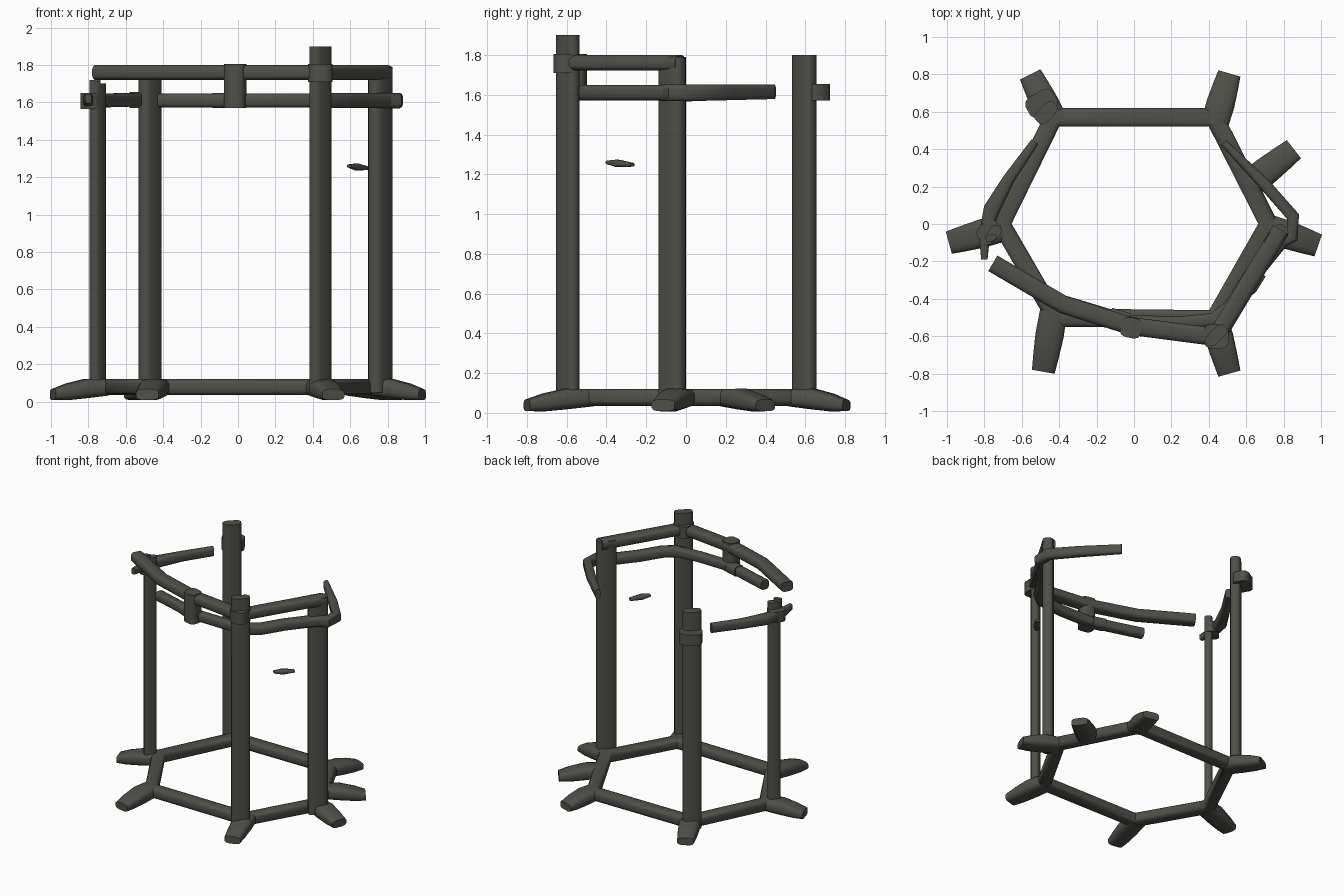
import bpy, bmesh, math
from mathutils import Vector, Matrix

cube = bpy.data.objects.get("Cube")
if cube:
    bpy.data.objects.remove(cube, do_unlink=True)

mat = bpy.data.materials.new("dark weathered grey")
mat.use_nodes = True
COLOUR = (0.078, 0.078, 0.067, 1)
mat.diffuse_color = COLOUR
mat.node_tree.nodes["Principled BSDF"].inputs["Base Color"].default_value = COLOUR


def finish(bm, name):
    bmesh.ops.recalc_face_normals(bm, faces=bm.faces)
    mesh = bpy.data.meshes.new(name)
    bm.to_mesh(mesh)
    bm.free()
    mesh.materials.append(mat)
    ob = bpy.data.objects.new(name, mesh)
    bpy.context.collection.objects.link(ob)
    bpy.ops.object.select_all(action='DESELECT')
    bpy.context.view_layer.objects.active = ob
    ob.select_set(True)
    bpy.ops.object.shade_smooth_by_angle(angle=math.radians(50))


def section(w, h, n=12):
    """Rounded rectangle outline."""
    pts = []
    for i in range(n):
        a = 2 * math.pi * (i + 0.5) / n
        c, s = math.cos(a), math.sin(a)
        pts.append((math.copysign(abs(c) ** 0.6, c) * w / 2,
                    math.copysign(abs(s) ** 0.6, s) * h / 2))
    return pts


def sweep(name, path, closed=False):
    """Mitred beam along points (x, y, z, width, height)."""
    bm = bmesh.new()
    rings, n = [], len(path)
    for i, (x, y, z, w, h) in enumerate(path):
        p = Vector((x, y))
        before = Vector(path[i - 1][:2]) if closed or i else None
        after = Vector(path[(i + 1) % n][:2]) if closed or i < n - 1 else None
        d0 = (p - before).normalized() if before else (after - p).normalized()
        d1 = (after - p).normalized() if after else d0
        t = (d0 + d1).normalized()
        mitre = 1 / max(t.dot(d1), 0.5)
        side = Vector((t.y, -t.x)) * mitre
        rings.append([bm.verts.new((x + side.x * u, y + side.y * u, z + v))
                      for u, v in section(w, h)])
    k = len(rings[0])
    for i in range(n if closed else n - 1):
        a, b = rings[i], rings[(i + 1) % n]
        for j in range(k):
            bm.faces.new((a[j], a[(j + 1) % k], b[(j + 1) % k], b[j]))
    if not closed:
        bm.faces.new(rings[0])
        bm.faces.new(rings[-1])
    finish(bm, name)


def post(name, x, y, z0, z1, w, d, turn=0):
    """Upright rounded post."""
    bm = bmesh.new()
    spin = Matrix.Rotation(math.radians(turn), 3, 'Z')
    rings = []
    for z in (z0, z1):
        rings.append([bm.verts.new(spin @ Vector((u, v, 0)) + Vector((x, y, z)))
                      for u, v in section(w, d)])
    k = len(rings[0])
    for j in range(k):
        bm.faces.new((rings[0][j], rings[0][(j + 1) % k], rings[1][(j + 1) % k], rings[1][j]))
    for r in rings:
        bm.faces.new(r)
    finish(bm, name)


def rail(name, points, z, w, h):
    sweep(name, [(x, y, z, w, h) for x, y in points])


# Six-sided base frame
corners = [(-0.43, 0.57), (0.43, 0.57), (0.72, 0.0), (0.43, -0.51), (-0.42, -0.50), (-0.71, 0.0)]
sweep("base_frame", [(x, y, 0.078, 0.1, 0.088) for x, y in corners], closed=True)

# Splayed feet: root on the frame, tip on the ground
feet = {
    "back_right_foot": ((-0.42, 0.53), (-0.555, 0.80)),
    "back_left_foot": ((0.43, 0.53), (0.51, 0.805)),
    "side_left_foot": ((0.60, 0.20), (0.855, 0.40)),
    "left_foot": ((0.71, -0.02), (0.985, -0.115)),
    "front_left_foot": ((0.42, -0.48), (0.51, -0.80)),
    "front_right_foot": ((-0.43, -0.47), (-0.485, -0.79)),
    "right_foot": ((-0.70, -0.02), (-0.99, -0.10)),
}
for name, (root, tip) in feet.items():
    a, b = Vector(root), Vector(tip)
    prof = [(0, 0.077, 0.15, 0.09), (0.4, 0.07, 0.155, 0.105),
            (0.75, 0.052, 0.14, 0.09), (1, 0.038, 0.125, 0.06)]
    sweep(name, [(*a.lerp(b, t), z, w, h) for t, z, w, h in prof])

# Flat upright posts, broad side set diagonally
post("front_left_post", 0.44, -0.595, 0.05, 1.9, 0.137, 0.068, 45)
post("left_post", 0.76, -0.07, 0.05, 1.79, 0.15, 0.085, 50)
post("back_right_post", -0.47, 0.595, 0.05, 1.8, 0.137, 0.08, 45)
post("right_post", -0.75, -0.05, 0.05, 1.7, 0.095, 0.06, 50)

# Top rail across the front and its collar and clamp
rail("top_rail", [(-0.755, -0.21), (-0.38, -0.43), (-0.02, -0.545), (0.44, -0.605), (0.785, -0.03)],
     1.76, 0.098, 0.08)
post("post_collar", 0.44, -0.6, 1.71, 1.805, 0.135, 0.135)
post("rail_clamp", -0.015, -0.555, 1.57, 1.805, 0.115, 0.11, -12)
rail("clamp_lug", [(-0.13, -0.49), (-0.03, -0.52)], 1.61, 0.09, 0.08)

# Broken lower rail
rail("lower_front_rail", [(-0.42, -0.405), (-0.02, -0.525), (0.25, -0.53), (0.45, -0.51)],
     1.61, 0.075, 0.075)
rail("lower_side_rail", [(0.44, -0.51), (0.52, -0.45), (0.62, -0.29), (0.79, -0.08)],
     1.61, 0.09, 0.08)
sweep("lower_left_rail", [(0.72, -0.13, 1.61, 0.06, 0.08), (0.845, -0.07, 1.61, 0.06, 0.085),
                          (0.85, 0.04, 1.61, 0.065, 0.085), (0.70, 0.21, 1.612, 0.065, 0.08),
                          (0.48, 0.435, 1.615, 0.04, 0.075)])
sweep("lower_right_rail", [(-0.53, 0.44, 1.615, 0.045, 0.075), (-0.67, 0.24, 1.612, 0.065, 0.075),
                           (-0.76, 0.08, 1.61, 0.09, 0.08), (-0.80, -0.06, 1.61, 0.06, 0.075),
                           (-0.80, -0.19, 1.62, 0.035, 0.05)])

# Lashings around the right and back posts
post("right_lashing", -0.775, -0.04, 1.565, 1.65, 0.13, 0.11, 50)
post("right_splinter", -0.765, -0.075, 1.6, 1.72, 0.06, 0.035, 20)
post("back_lashing", -0.495, 0.645, 1.57, 1.655, 0.17, 0.125, 30)

# Loose chip
sweep("loose_chip", [(0.595, -0.395, 1.26, 0.03, 0.018), (0.635, -0.345, 1.255, 0.05, 0.038),
                     (0.69, -0.27, 1.248, 0.035, 0.02)])
